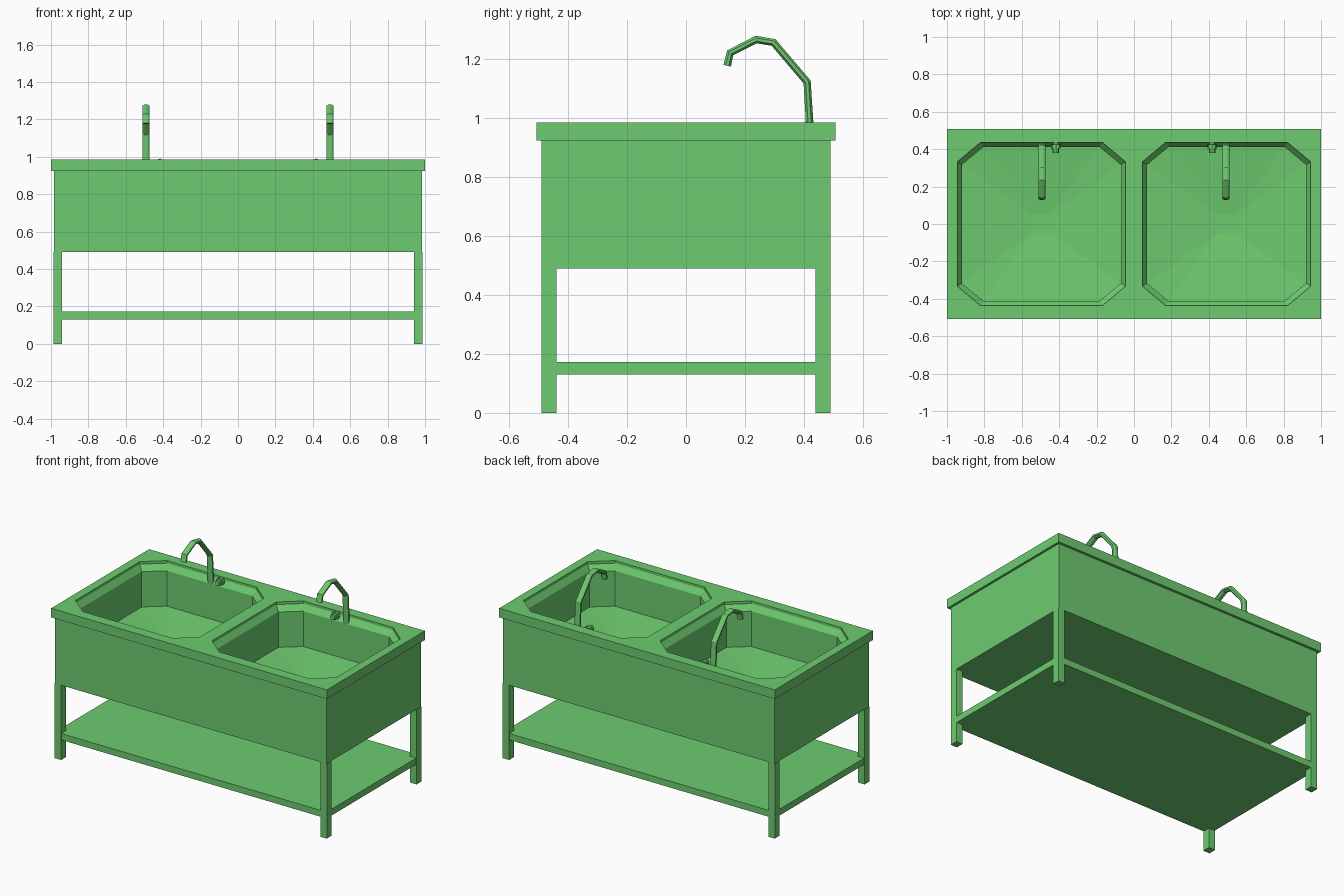
import bpy, bmesh, math
from mathutils import Vector, Matrix

if "Cube" in bpy.data.objects:
    bpy.data.objects.remove(bpy.data.objects["Cube"], do_unlink=True)

GREEN = (0.155, 0.6, 0.16, 1.0)
green = bpy.data.materials.new("green")
green.use_nodes = True
green.diffuse_color = GREEN
green.node_tree.nodes["Principled BSDF"].inputs["Base Color"].default_value = GREEN


def finish(name, bm):
    bmesh.ops.recalc_face_normals(bm, faces=bm.faces[:])
    mesh = bpy.data.meshes.new(name)
    bm.to_mesh(mesh)
    bm.free()
    mesh.materials.append(green)
    obj = bpy.data.objects.new(name, mesh)
    bpy.context.scene.collection.objects.link(obj)
    return obj


def box(name, x0, x1, y0, y1, z0, z1):
    bm = bmesh.new()
    bmesh.ops.create_cube(bm, size=1)
    for v in bm.verts:
        v.co = (x0 + (v.co.x + .5) * (x1 - x0),
                y0 + (v.co.y + .5) * (y1 - y0),
                z0 + (v.co.z + .5) * (z1 - z0))
    return finish(name, bm)


def loft(name, rings):
    bm = bmesh.new()
    loops = [[bm.verts.new(p) for p in ring] for ring in rings]
    n = len(loops[0])
    for a, b in zip(loops, loops[1:]):
        for i in range(n):
            j = (i + 1) % n
            bm.faces.new((a[i], a[j], b[j], b[i]))
    bm.faces.new(loops[0])
    bm.faces.new(loops[-1])
    bmesh.ops.remove_doubles(bm, verts=bm.verts[:], dist=1e-5)
    return finish(name, bm)


def octagon(cx, hx, hy, chx, chy, z):
    """Rectangle with cut corners."""
    pts = []
    for sx, sy in ((1, 1), (-1, 1), (-1, -1), (1, -1)):
        pair = [(cx + sx * hx, sy * (hy - chy), z), (cx + sx * (hx - chx), sy * hy, z)]
        pts += pair if sx * sy > 0 else pair[::-1]
    return pts


def cut(obj, cutters):
    for c in cutters:
        mod = obj.modifiers.new("basin", 'BOOLEAN')
        mod.operation, mod.solver, mod.object = 'DIFFERENCE', 'EXACT', c
    bpy.context.view_layer.update()
    mesh = bpy.data.meshes.new_from_object(
        obj.evaluated_get(bpy.context.evaluated_depsgraph_get()))
    obj.modifiers.clear()
    obj.data = mesh


# Cabinet body and worktop, hollowed by two stepped basins with sloping floors
body = box("cabinet_body", -.985, .985, -.49, .49, .49, .925)
top = box("worktop", -1, 1, -.507, .507, .925, .985)
cutters = []
for side in (-1, 1):
    cx = side * .495
    cutters.append(loft("basin_cutter", [
        octagon(cx, .45, .437, .125, .105, 1.1),
        octagon(cx, .45, .437, .125, .105, .968),
        octagon(cx, .425, .412, .115, .095, .932),
        octagon(cx, .425, .412, .115, .095, .70),
        octagon(cx, .05, .05, 0, 0, .66)]))
cut(body, cutters)
cut(top, cutters)
for c in cutters:
    bpy.data.objects.remove(c, do_unlink=True)

# Legs and lower shelf
for sx, xname in ((-1, "right"), (1, "left")):
    for sy, yname in ((-1, "front"), (1, "back")):
        xs = sorted((sx * .94, sx * .987))
        ys = sorted((sy * .44, sy * .49))
        box(f"{yname}_{xname}_leg", *xs, *ys, 0, .49)
box("lower_shelf", -.984, .984, -.487, .487, .13, .172)

# Curved taps: flattened tube swept along a bent path
path = [Vector(p) for p in ((.423, .93), (.411, 1.123), (.297, 1.257),
                            (.238, 1.267), (.15, 1.222), (.14, 1.178))]


def tap(name, x):
    rings = []
    for i, p in enumerate(path):
        d0 = (p - path[max(i - 1, 0)]).normalized()
        d1 = (path[min(i + 1, len(path) - 1)] - p).normalized()
        d = (d0 + d1).normalized()
        side = Vector((-d.y, d.x))
        ring = []
        for k in range(8):
            a = math.tau * (k + .5) / 8
            q = p + side * .014 * math.sin(a)
            ring.append((x + .021 * math.cos(a), q.x, q.y))
        rings.append(ring)
    return loft(name, rings)


# Small valve knob beside each tap
def knob(name, x):
    rings = []
    for y, r in ((.44, .015), (.425, .015), (.425, .026), (.405, .026),
                 (.405, .018), (.38, .018)):
        rings.append([(x + r * math.cos(math.tau * k / 8), y,
                       .965 + r * math.sin(math.tau * k / 8)) for k in range(8)])
    return loft(name, rings)


for s, side in ((-1, "right"), (1, "left")):
    tap(side + "_tap", s * .492)
    knob(side + "_knob", s * .418)
